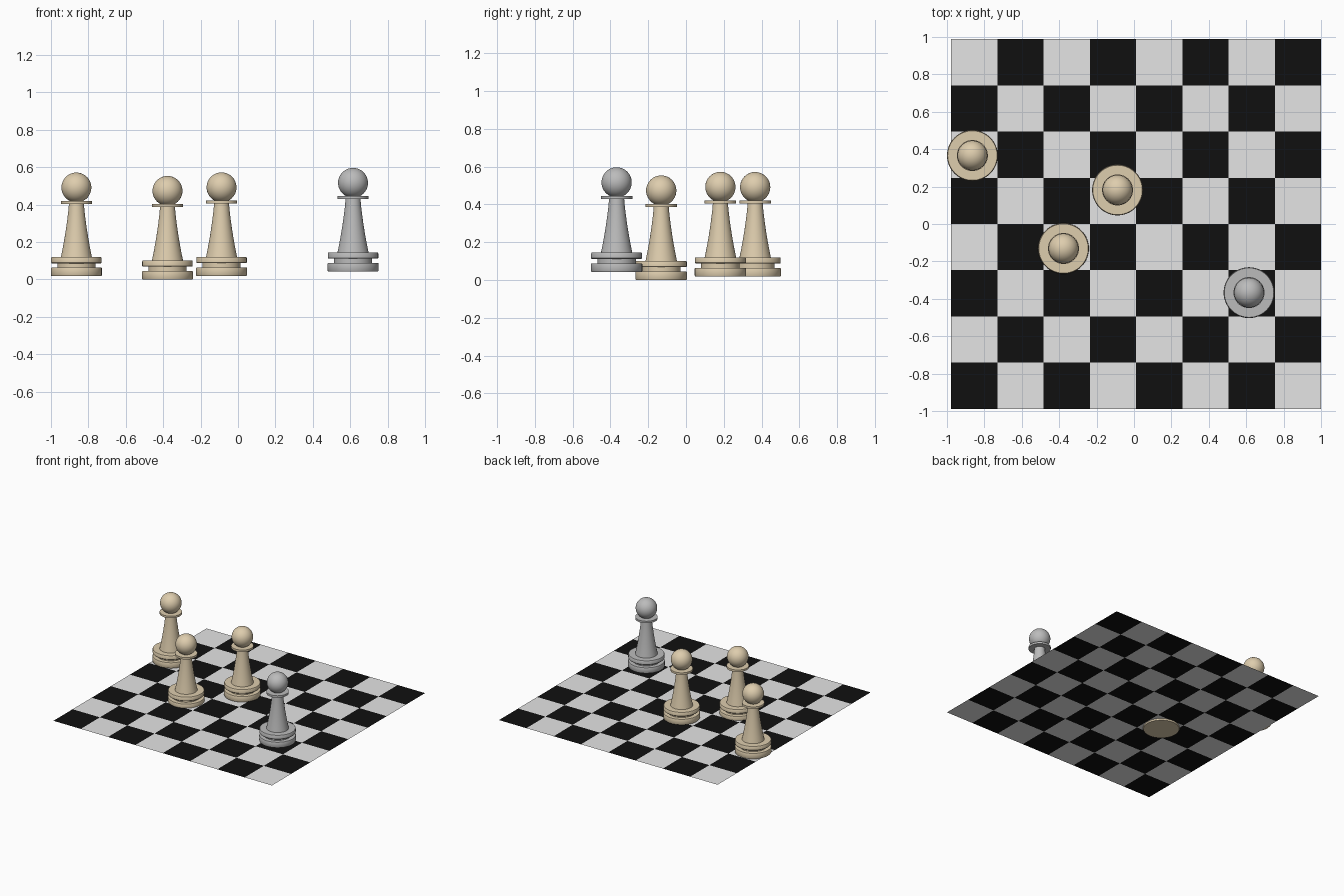
import bpy, bmesh, math

if "Cube" in bpy.data.objects:
    bpy.data.objects.remove(bpy.data.objects["Cube"])


def material(name, rgb):
    m = bpy.data.materials.new(name)
    m.diffuse_color = (*rgb, 1)
    m.use_nodes = True
    m.node_tree.nodes["Principled BSDF"].inputs["Base Color"].default_value = m.diffuse_color
    return m


LIGHT = material("light_square", (0.78, 0.78, 0.78))
DARK = material("dark_square", (0.005, 0.005, 0.005))
CREAM = material("cream", (0.73, 0.61, 0.42))
GREY = material("grey", (0.50, 0.50, 0.50))


def finish(bm, name, mats):
    mesh = bpy.data.meshes.new(name)
    bm.to_mesh(mesh)
    bm.free()
    for m in mats:
        mesh.materials.append(m)
    ob = bpy.data.objects.new(name, mesh)
    bpy.context.collection.objects.link(ob)
    return ob


# Pawn profile (radius, height): base disc, groove, ring, tapered body, collar, ball head
HEAD_R, HEAD_Z, COLLAR_Z = 0.08, 0.473, 0.402
profile = [(0, 0), (0.134, 0), (0.136, 0.004), (0.136, 0.041), (0.134, 0.045),
           (0.102, 0.045), (0.102, 0.068),
           (0.132, 0.068), (0.135, 0.072), (0.135, 0.096), (0.132, 0.101),
           (0.083, 0.101), (0.073, 0.15), (0.064, 0.20), (0.056, 0.25),
           (0.049, 0.30), (0.043, 0.35), (0.040, 0.386),
           (0.083, 0.386), (0.083, COLLAR_Z)]
start = math.asin((COLLAR_Z - HEAD_Z) / HEAD_R)
STEPS = 20
for i in range(STEPS + 1):
    a = start + (math.pi / 2 - start) * i / STEPS
    profile.append((HEAD_R * math.cos(a) if i < STEPS else 0, HEAD_Z + HEAD_R * math.sin(a)))


def pawn(name, mat, location):
    bm = bmesh.new()
    vs = [bm.verts.new((r, 0, z)) for r, z in profile]
    edges = [bm.edges.new(pair) for pair in zip(vs, vs[1:])]
    bmesh.ops.spin(bm, geom=vs + edges, cent=(0, 0, 0), axis=(0, 0, 1),
                   angle=math.tau, steps=64, use_merge=False)
    bmesh.ops.remove_doubles(bm, verts=bm.verts, dist=0.0002)
    bmesh.ops.recalc_face_normals(bm, faces=bm.faces)
    ob = finish(bm, name, [mat])
    ob.location = location
    bpy.ops.object.select_all(action='DESELECT')
    ob.select_set(True)
    bpy.context.view_layer.objects.active = ob
    bpy.ops.object.shade_smooth_by_angle(angle=math.radians(35))


pawn("cream_pawn_left", CREAM, (-0.864, 0.366, 0.018))
pawn("cream_pawn_front", CREAM, (-0.377, -0.131, 0.0))
pawn("cream_pawn_middle", CREAM, (-0.088, 0.182, 0.019))
pawn("grey_pawn", GREY, (0.615, -0.367, 0.043))

# Flat checkered board of 8 x 8 squares
SIZE = 1.978
bm = bmesh.new()
bmesh.ops.create_grid(bm, x_segments=8, y_segments=8, size=SIZE / 2)
for f in bm.faces:
    c = f.calc_center_median()
    col, row = (math.floor((v + SIZE / 2) / SIZE * 8) for v in (c.x, c.y))
    f.material_index = 1 if (col + row) % 2 == 0 else 0
board = finish(bm, "board", [LIGHT, DARK])
board.location = (1 - SIZE / 2, 0, 0.013)
